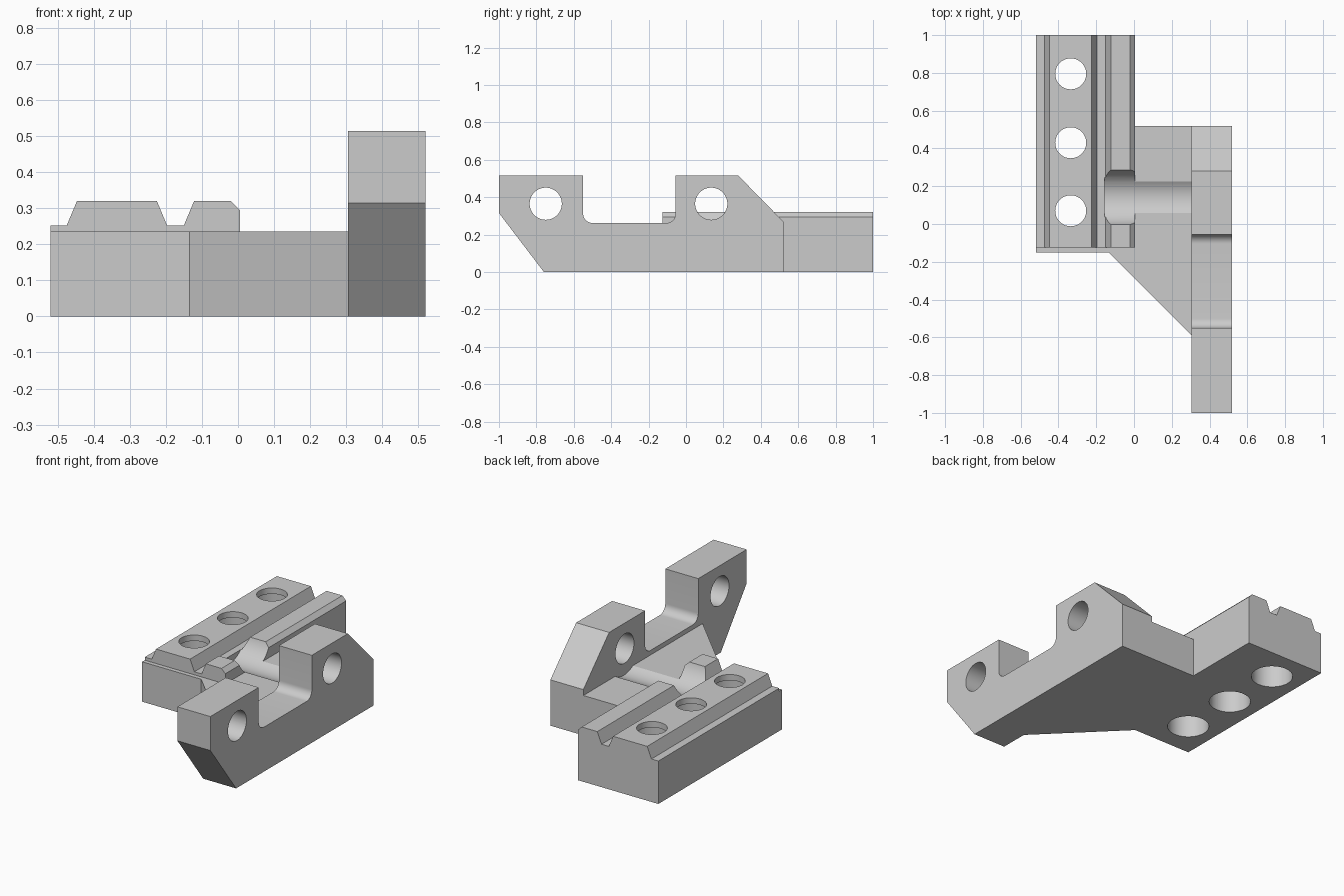
import bpy, bmesh
from math import sin, cos, pi, radians
from mathutils import Matrix, Vector

if "Cube" in bpy.data.objects:
    bpy.data.objects.remove(bpy.data.objects["Cube"], do_unlink=True)

grey = bpy.data.materials.new("plain grey")
grey.use_nodes = True
grey.diffuse_color = (0.6, 0.6, 0.6, 1)
grey.node_tree.nodes["Principled BSDF"].inputs["Base Color"].default_value = (0.6, 0.6, 0.6, 1)


def add_object(name, bm):
    bmesh.ops.recalc_face_normals(bm, faces=bm.faces)
    mesh = bpy.data.meshes.new(name)
    bm.to_mesh(mesh)
    bm.free()
    mesh.materials.append(grey)
    obj = bpy.data.objects.new(name, mesh)
    bpy.context.collection.objects.link(obj)
    return obj


def prism(name, outline, axis, start, end):
    """Extrude a flat outline along one axis."""
    place = {"x": lambda a, b: (start, a, b),
             "y": lambda a, b: (a, start, b),
             "z": lambda a, b: (a, b, start)}[axis]
    bm = bmesh.new()
    face = bm.faces.new([bm.verts.new(place(a, b)) for a, b in outline])
    grown = bmesh.ops.extrude_face_region(bm, geom=[face])["geom"]
    shift = Vector([(end - start) * (axis == k) for k in "xyz"])
    bmesh.ops.translate(bm, vec=shift, verts=[v for v in grown if isinstance(v, bmesh.types.BMVert)])
    return add_object(name, bm)


def cylinder(name, radius, axis, start, end, a, b):
    """Cutter along x (a, b = y, z) or along z (a, b = x, y)."""
    mid = (start + end) / 2
    if axis == "x":
        matrix = Matrix.Translation((mid, a, b)) @ Matrix.Rotation(pi / 2, 4, "Y")
    else:
        matrix = Matrix.Translation((a, b, mid))
    bm = bmesh.new()
    bmesh.ops.create_cone(bm, cap_ends=True, segments=64, radius1=radius, radius2=radius,
                          depth=end - start, matrix=matrix)
    obj = add_object(name, bm)
    obj.hide_render = True
    return obj


def cut(obj, cutters):
    for c in cutters:
        mod = obj.modifiers.new("cut", "BOOLEAN")
        mod.operation, mod.solver, mod.object = "DIFFERENCE", "EXACT", c
    bpy.context.view_layer.update()
    result = obj.evaluated_get(bpy.context.evaluated_depsgraph_get())
    mesh = bpy.data.meshes.new_from_object(result)
    obj.modifiers.clear()
    obj.data = mesh


def fillet(y, z, radius, first):
    """Quarter arc in the side profile, starting at an angle in degrees."""
    return [(y + radius * cos(radians(first + 9 * i)), z + radius * sin(radians(first + 9 * i)))
            for i in range(11)]


# Side arm with two raised lugs and a rounded slot between them
arm = prism("side_arm",
            [(-0.76, 0), (-1, 0.315), (-1, 0.515), (-0.55, 0.515)]
            + fillet(-0.5, 0.312, 0.05, 180) + fillet(-0.105, 0.312, 0.05, 270)
            + [(-0.055, 0.515), (0.28, 0.515), (0.52, 0.27), (0.52, 0)],
            "x", 0.305, 0.52)

# Base plate: rail foot and angled web in one outline
base = prism("base_plate",
             [(-0.52, -0.15), (-0.135, -0.15), (0.305, -0.59), (0.305, 0.52),
              (0.005, 0.52), (0.005, 1), (-0.52, 1)],
             "z", 0, 0.235)

# Rail with two tapered ridges
rail = prism("ridged_rail",
             [(-0.52, 0.235), (-0.52, 0.253), (-0.475, 0.253), (-0.447, 0.32),
              (-0.225, 0.32), (-0.197, 0.253), (-0.15, 0.253), (-0.122, 0.32),
              (-0.02, 0.32), (0.005, 0.295), (0.005, 0.235)],
             "y", -0.125, 1)

# Cutters: arm holes, round trough, and counterbored rail holes
arm_holes = [cylinder("arm_hole_cutter", 0.086, "x", 0.2, 0.6, y, 0.365) for y in (-0.75, 0.135)]
trough = cylinder("trough_cutter", 0.15, "x", -0.155, 0.4, 0.142, 0.36)
bores = []
for y in (0.07, 0.43, 0.795):
    bores.append(cylinder("counterbore_cutter", 0.115, "z", -0.1, 0.285, -0.335, y))
    bores.append(cylinder("rail_hole_cutter", 0.082, "z", 0.2, 0.4, -0.335, y))

cut(arm, arm_holes)
cut(base, [trough] + bores)
cut(rail, [trough] + bores)
for c in arm_holes + [trough] + bores:
    bpy.data.objects.remove(c, do_unlink=True)

# Smooth the round walls, keep the flat faces crisp
bpy.ops.object.select_all(action="DESELECT")
for obj in (arm, base, rail):
    obj.select_set(True)
bpy.context.view_layer.objects.active = arm
bpy.ops.object.shade_smooth_by_angle(angle=radians(20))
